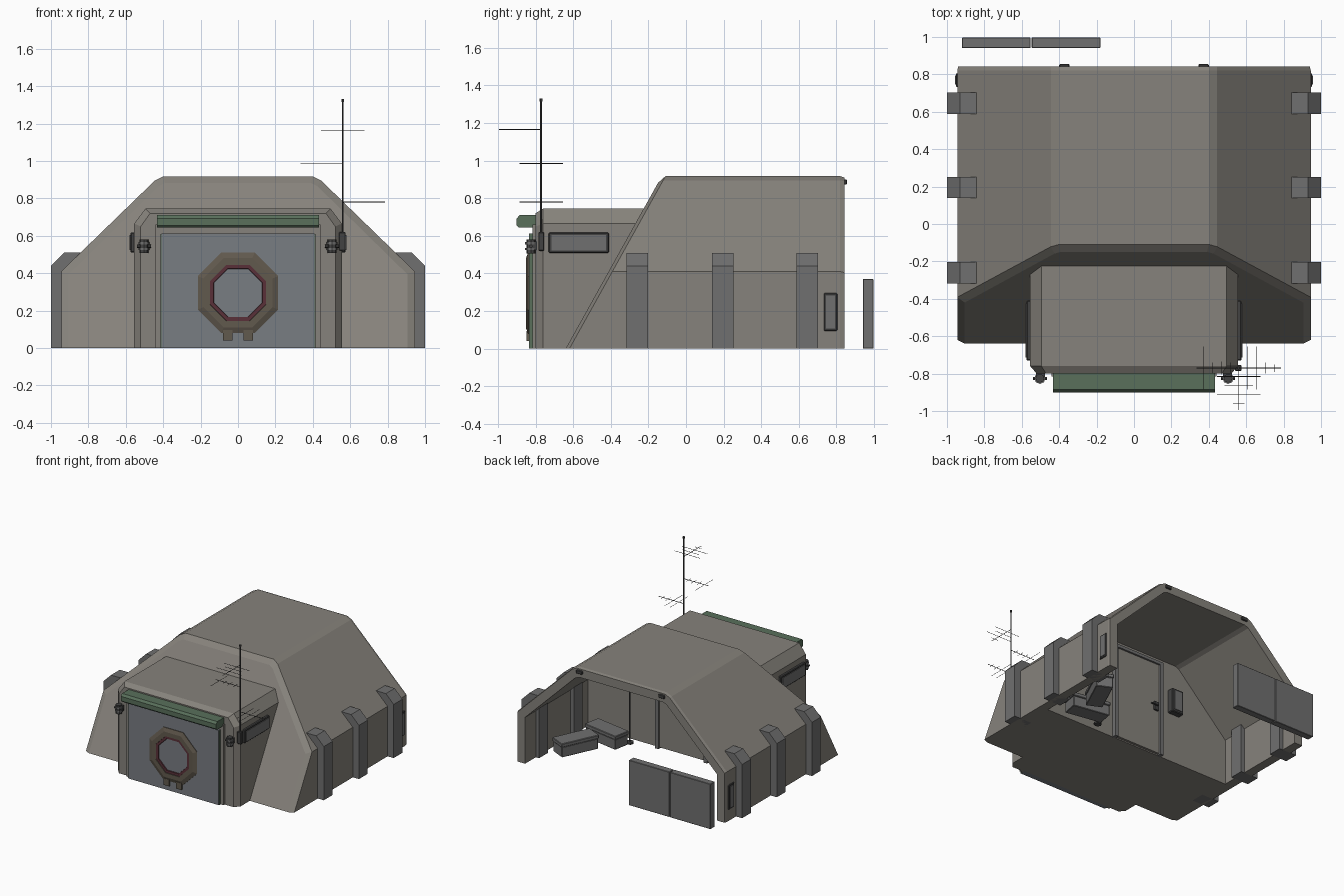
import bpy, bmesh, math
from mathutils import Matrix, Vector

if "Cube" in bpy.data.objects:
    bpy.data.objects.remove(bpy.data.objects["Cube"])


def mat(name, r, g, b):
    m = bpy.data.materials.new(name)
    m.diffuse_color = (r, g, b, 1)
    m.use_nodes = True
    m.node_tree.nodes["Principled BSDF"].inputs["Base Color"].default_value = m.diffuse_color
    return m


WALL = mat("warm_grey", .24, .225, .2)
RIB = mat("mid_grey", .16, .16, .16)
DARK = mat("dark_grey", .055, .055, .055)
GREEN = mat("dull_green", .1, .16, .105)
PANEL = mat("blue_grey", .19, .205, .225)
BROWN = mat("brown", .12, .1, .075)
RED = mat("dark_red", .1, .03, .04)


def finish(bm, name, m):
    bmesh.ops.recalc_face_normals(bm, faces=bm.faces)
    me = bpy.data.meshes.new(name)
    bm.to_mesh(me)
    bm.free()
    me.materials.append(m)
    ob = bpy.data.objects.new(name, me)
    bpy.context.collection.objects.link(ob)
    return ob


def loft(name, loops, m, closed=True, cap=(True, True), floor=False):
    """Bridge successive point loops into one mesh."""
    bm = bmesh.new()
    vs = [[bm.verts.new(p) for p in lp] for lp in loops]
    n = len(vs[0])
    for a, b in zip(vs, vs[1:]):
        for i in range(n if closed else n - 1):
            j = (i + 1) % n
            bm.faces.new((a[i], a[j], b[j], b[i]))
    if cap[0]:
        bm.faces.new(vs[0])
    if cap[1]:
        bm.faces.new(vs[-1])
    if floor:
        bm.faces.new([l[0] for l in vs] + [l[-1] for l in reversed(vs)])
    return finish(bm, name, m)


def box(name, x, y, z, m, bevel=0, rot=0):
    """Box from (min, max) ranges, optionally chamfered and turned about z."""
    bm = bmesh.new()
    c = Vector([(r[0] + r[1]) / 2 for r in (x, y, z)])
    s = [abs(r[1] - r[0]) for r in (x, y, z)]
    bmesh.ops.create_cube(bm, size=1, matrix=Matrix.Diagonal((*s, 1)))
    if bevel:
        bmesh.ops.bevel(bm, geom=bm.edges[:], offset=bevel, segments=1, affect='EDGES')
    bm.transform(Matrix.Translation(c) @ Matrix.Rotation(rot, 4, 'Z'))
    return finish(bm, name, m)


def rod(name, a, b, r, m, sides=6):
    a, b = Vector(a), Vector(b)
    d = b - a
    bm = bmesh.new()
    bmesh.ops.create_cone(bm, cap_ends=True, segments=sides, radius1=r, radius2=r, depth=d.length)
    bm.transform(Matrix.Translation((a + b) / 2) @ d.to_track_quat('Z', 'Y').to_matrix().to_4x4())
    return finish(bm, name, m)


def arch(half, y0, slope=0):
    """Mirror a half profile of (x, z) into an arch lying at y0 + slope * z."""
    pts = half + [(-x, z) for x, z in reversed(half)]
    return [(x, y0 + slope * z, z) for x, z in pts]


# hull: sloped chamfered front, open rear room, partition wall
outer = [(.945, 0), (.945, .41), (.445, .895), (.40, .917)]
front = [(.905, 0), (.905, .395), (.425, .865), (.39, .882)]
rear = [(.94, 0), (.94, .405), (.442, .89), (.40, .91)]
inner = [(.87, 0), (.87, .38), (.415, .825), (.38, .84)]
PY = .03
loft("hull", [arch(front, -.64, .557), arch(outer, -.62, .557), arch(outer, .82),
              arch(rear, .842), arch(inner, .842), arch(inner, PY)],
     WALL, closed=False, floor=True)

# entrance block
loft("entrance_block", [arch([(.52, 0), (.52, .65), (.47, .72)], -.80),
                        arch([(.555, 0), (.555, .665), (.495, .745)], -.76),
                        arch([(.555, 0), (.555, .665), (.495, .745)], -.05)], WALL)

# shutter, its jambs and the hood above
box("shutter", (-.41, .41), (-.835, -.79), (0, .613), PANEL)
for s in (-1, 1):
    box("shutter_jamb", (s * .41, s * .44), (-.815, -.79), (0, .645), WALL)
    box("shutter_edge", (s * .405, s * .414), (-.833, -.79), (0, .61), GREEN)
box("lintel", (-.44, .44), (-.815, -.79), (.613, .66), WALL)
loft("shutter_hood", [[(x, y, z) for y, z in
     ((-.79, .645), (-.89, .645), (-.90, .655), (-.90, .692), (-.885, .71), (-.79, .71))]
     for x in (-.432, .432)], GREEN)


# octagonal porthole
def octagon(apothem, y):
    r = apothem / math.cos(math.pi / 8)
    return [(r * math.cos(a), y, .295 + r * math.sin(a))
            for a in (math.pi / 8 + k * math.pi / 4 for k in range(8))]


loft("porthole_frame", [octagon(.215, -.80), octagon(.215, -.84), octagon(.185, -.851),
                        octagon(.15, -.851), octagon(.148, -.836)], BROWN, cap=(False, False))
loft("porthole_seal", [octagon(.15, -.835), octagon(.15, -.846), octagon(.13, -.846),
                       octagon(.128, -.836)], RED, cap=(False, False))
loft("porthole_glass", [octagon(.132, -.83), octagon(.132, -.838)], PANEL)
for s in (-1, 1):
    box("porthole_hinge", (s * .03, s * .08), (-.848, -.83), (.04, .095), BROWN)

for s in (-1, 1):
    # wall ribs
    rib = [(.84, 0), (1.0, 0), (1.0, .44), (.93, .51), (.84, .51)]
    for y in (-.26, .195, .645):
        loft("wall_rib", [[(s * x, y + d, z) for x, z in rib] for d in (-.057, .057)], RIB)
    # entrance side windows
    box("side_window_frame", (s * .54, s * .575), (-.73, -.41), (.51, .618), DARK, .005)
    box("side_window_pane", (s * .55, s * .58), (-.715, -.425), (.523, .605), RIB)
    # rear side vents and clips on the rear rim
    box("side_vent_frame", (s * .93, s * .953), (.733, .805), (.095, .295), DARK, .004)
    box("side_vent_pane", (s * .93, s * .957), (.745, .793), (.108, .282), RIB)
    box("rear_clip", (s * .345, s * .40), (.835, .855), (.872, .90), DARK, .004)
    # front lamps
    box("lamp_bracket", (s * .475, s * .525), (-.82, -.79), (.525, .57), DARK)
    rod("lamp_body", (s * .503, -.825, .507), (s * .503, -.825, .58), .024, DARK, 8)
    for z in (.53, .56):
        rod("lamp_band", (s * .503, -.825, z - .006), (s * .503, -.825, z + .006), .03, RIB, 8)
    rod("lamp_pin", (s * .465, -.825, .545), (s * .541, -.825, .545), .009, DARK)

# antenna mast
MX, MY = .56, -.77
box("mast_mount", (.54, .575), (-.785, -.755), (.52, .62), DARK, .004)
rod("mast", (MX, MY, .53), (MX, MY, 1.32), .005, DARK)
rod("mast_tip", (MX, MY, 1.315), (MX, MY, 1.33), .008, DARK)


def yagi(z, d, halves):
    """Boom along horizontal direction d with crosswise elements."""
    o, d = Vector((MX, MY, z)), Vector(d)
    c = Vector((-d.y, d.x, 0))
    rod("antenna_boom", o, o + d * .225, .0025, DARK, 4)
    for k, h in enumerate(halves):
        p = o + d * (.045 + .048 * k)
        rod("antenna_element", p - c * h, p + c * h, .0018, DARK, 4)


yagi(1.165, (0, -1, 0), (.115, .075, .115, .03))
yagi(.985, (-1, 0, 0), (.03, .035, .03, .115))
yagi(.78, (1, 0, 0), (.115, .115, .03, .02))

# inner door in the partition
for s in (-1, 1):
    box("door_post", (s * .205, s * .235), (PY - .01, PY + .035), (0, .80), RIB)
box("door_header", (-.235, .235), (PY - .01, PY + .035), (.775, .80), RIB)
box("inner_door", (-.205, .205), (PY - .01, PY + .02), (.01, .775), WALL)
box("door_lock", (-.19, -.15), (PY, PY + .035), (.37, .44), DARK)
rod("door_handle", (-.17, PY + .045, .405), (-.11, PY + .045, .405), .007, DARK)
box("wall_cabinet", (-.42, -.31), (PY - .01, PY + .05), (.41, .61), DARK, .006)
box("cabinet_door", (-.40, -.33), (PY, PY + .055), (.43, .59), RIB)

# work light on a stand
rod("light_stand", (.44, .10, .01), (.44, .10, .46), .007, DARK)
rod("light_foot", (.44, .10, 0), (.44, .10, .015), .03, DARK, 8)
box("light_head", (.37, .51), (.075, .125), (.44, .51), DARK, .006)


# crates with lids
def crate(x, y, ang):
    for part, g, z in (("crate", 0, (0, .085)), ("crate_lid", .006, (.085, .115))):
        box(part, (x - .155 - g, x + .155 + g), (y - .065 - g, y + .065 + g), z, RIB, .004, ang)


crate(.70, .43, math.radians(65))
crate(.60, .17, math.radians(-10))

# rear barricade panels
for x in (-.92, -.547):
    box("barricade", (x, x + .367), (.94, .997), (0, .37), RIB, .003)
